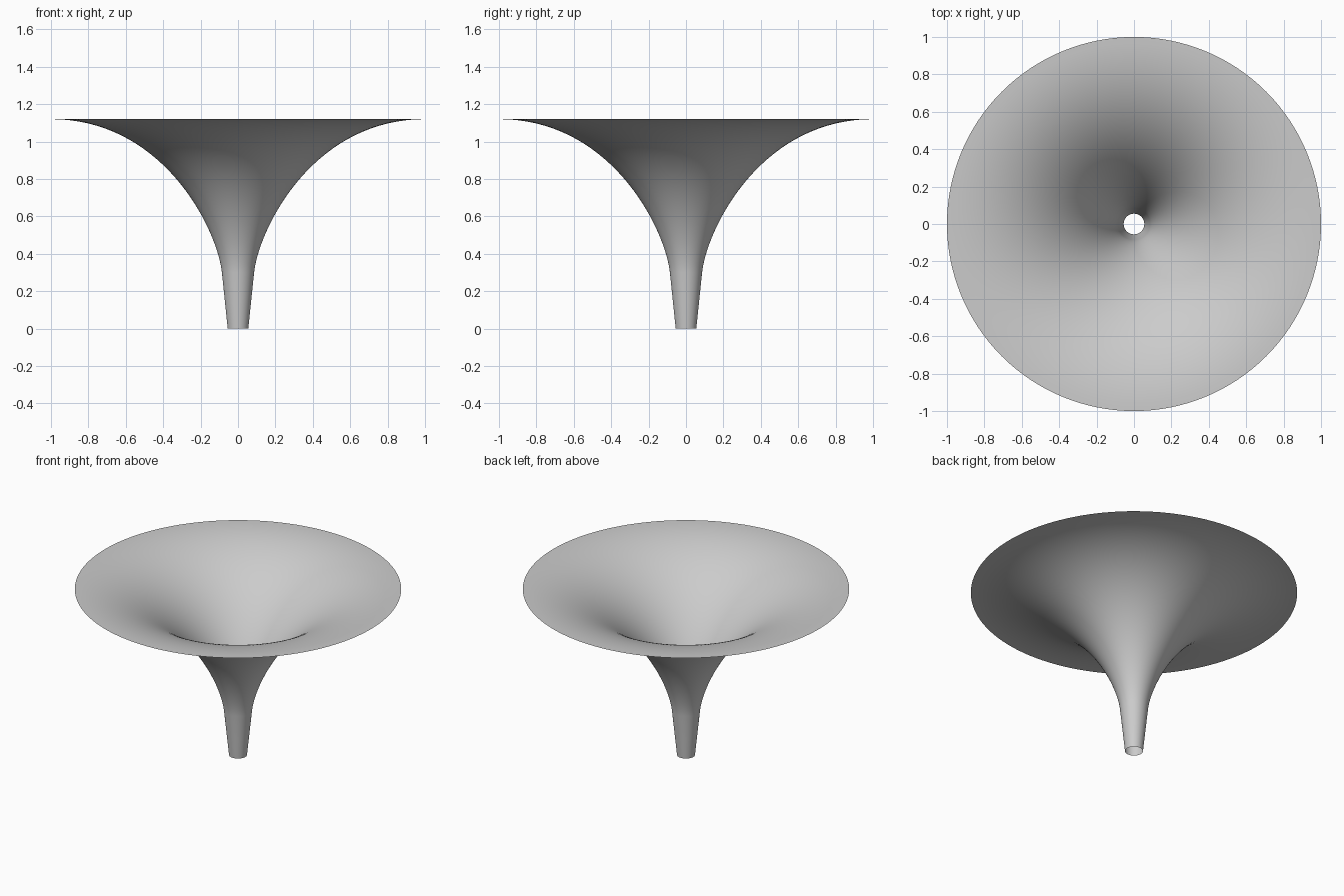
import bpy
import bmesh
import math
from mathutils import Vector
from mathutils.geometry import interpolate_bezier

cube = bpy.data.objects.get("Cube")
if cube:
    bpy.data.objects.remove(cube, do_unlink=True)

SEGMENTS = 128
CURVE_POINTS = 48

# Plain grey material
grey = bpy.data.materials.new("light_grey")
grey.use_nodes = True
colour = (0.6, 0.6, 0.6, 1)
grey.diffuse_color = colour
grey.node_tree.nodes["Principled BSDF"].inputs["Base Color"].default_value = colour

# Profile: a straight tapered stem, then one curve that ends level at the rim
stem_end = Vector((0.055, 0, 0))
stem_top = Vector((0.086, 0, 0.3))
rim = Vector((1, 0, 1.12))
stem_handle = stem_top + Vector((0.026, 0, 0.235))
rim_handle = rim - Vector((0.6, 0, 0))
profile = [stem_end, stem_end.lerp(stem_top, 0.5)]
profile += interpolate_bezier(stem_top, stem_handle, rim_handle, rim, CURVE_POINTS)

# Revolve the profile into a thin open funnel
bm = bmesh.new()
verts = [bm.verts.new(p) for p in profile]
edges = [bm.edges.new(pair) for pair in zip(verts, verts[1:])]
bmesh.ops.spin(bm, geom=verts + edges, cent=(0, 0, 0), axis=(0, 0, 1),
               angle=math.tau, steps=SEGMENTS, use_merge=True)
bmesh.ops.remove_doubles(bm, verts=bm.verts, dist=0.0001)
bmesh.ops.recalc_face_normals(bm, faces=bm.faces)
for face in bm.faces:
    face.smooth = True

mesh = bpy.data.meshes.new("funnel")
bm.to_mesh(mesh)
bm.free()
mesh.materials.append(grey)
funnel = bpy.data.objects.new("funnel", mesh)
bpy.context.collection.objects.link(funnel)
